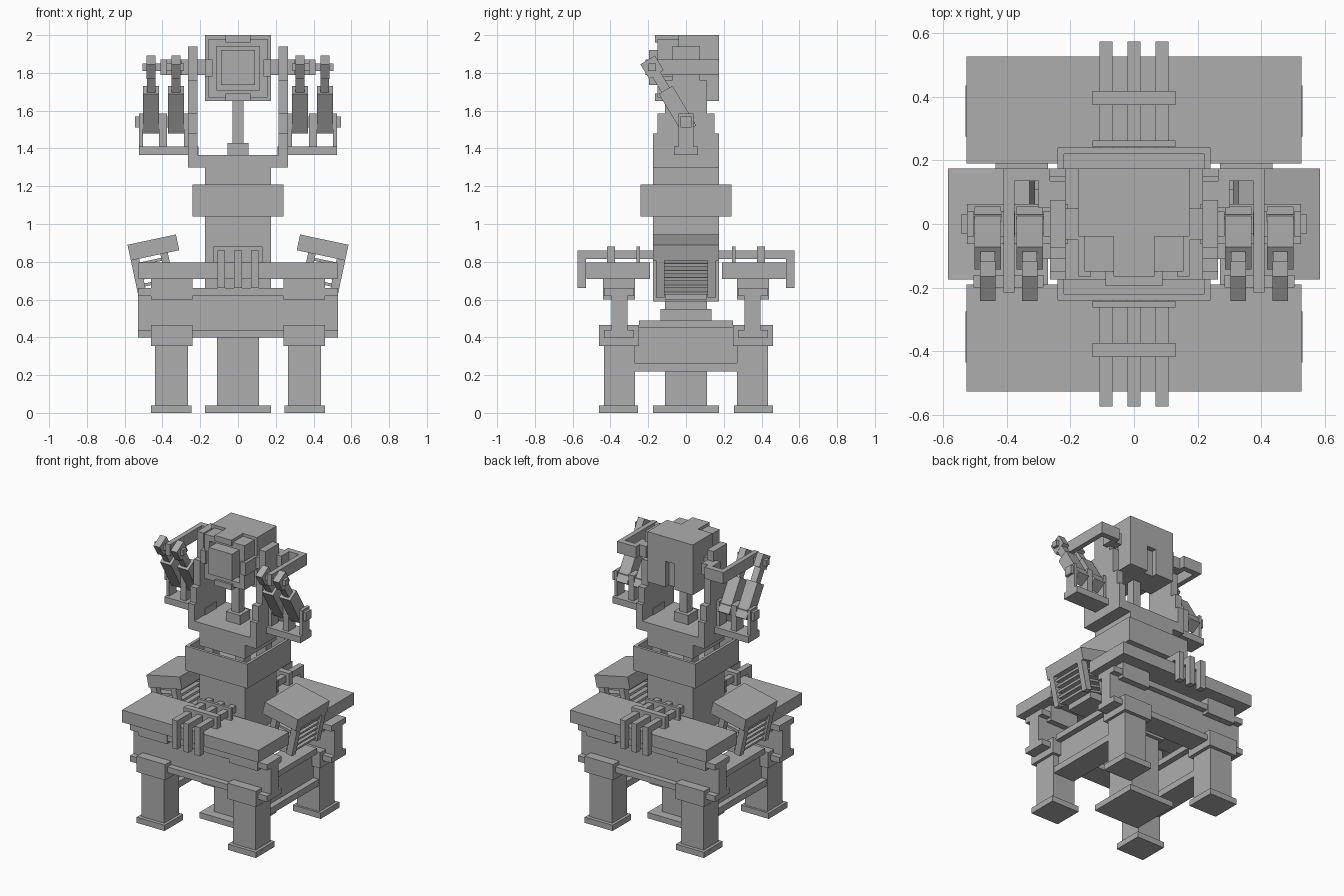
import bpy, math
from mathutils import Matrix, Vector

grey = bpy.data.materials.new("plain grey")
grey.diffuse_color = (0.42, 0.42, 0.42, 1)


def build(name, boxes, frame=None):
    """One mesh from boxes (x0, x1, y0, y1, z0, z1), optionally placed in a frame."""
    verts, faces = [], []
    for x0, x1, y0, y1, z0, z1 in boxes:
        n = len(verts)
        verts += [Vector((x, y, z)) for z in (z0, z1)
                  for x, y in ((x0, y0), (x1, y0), (x1, y1), (x0, y1))]
        quads = [(3, 2, 1, 0), (4, 5, 6, 7)]
        quads += [(i, (i + 1) % 4, (i + 1) % 4 + 4, i + 4) for i in range(4)]
        faces += [[n + i for i in q] for q in quads]
    mesh = bpy.data.meshes.new(name)
    mesh.from_pydata([frame @ v if frame else v for v in verts], [], faces)
    mesh.materials.append(grey)
    ob = bpy.data.objects.new(name, mesh)
    bpy.context.collection.objects.link(ob)
    return ob


def mirror(ob, x=True, y=False):
    mod = ob.modifiers.new("mirror", 'MIRROR')
    mod.use_axis = (x, y, False)
    mod.use_clip = False
    mod.use_mirror_merge = False
    return ob


def sq(r, z0, z1):
    return (-r, r, -r, r, z0, z1)


def ring(r, inner, z0, z1):
    return [(-r, r, -r, -inner, z0, z1), (-r, r, inner, r, z0, z1),
            (-r, -inner, -inner, inner, z0, z1), (inner, r, -inner, inner, z0, z1)]


# corner legs with foot and clamp block
mirror(build("corner_leg", [(.245, .46, .255, .46, 0, .04),
                            (.265, .44, .27, .435, .04, .36),
                            (.24, .46, .25, .46, .355, .465)]), y=True)

# long beams across the front and back
mirror(build("long_beam", [(-.53, .53, .275, .435, .62, .66),
                           (-.53, .53, .31, .395, .44, .62),
                           (-.53, .53, .275, .435, .40, .44)]), x=False, y=True)

# beams joining the front and back legs
mirror(build("side_beam", [(.27, .435, -.27, .27, .22, .265),
                           (.31, .395, -.31, .31, .265, .45),
                           (.27, .435, -.25, .25, .45, .49)]))

# slab mounts and the two table slabs
mirror(build("slab_mount", [(.24, .46, .27, .44, .60, .71)]), y=True)
mirror(build("table_slab", [(-.527, .527, .19, .527, .71, .795)]), x=False, y=True)

# central leg and column
build("centre_leg", [sq(.175, 0, .04), sq(.11, .04, .60), sq(.135, .49, .55)])
build("column", [sq(.175, .59, 1.10)])
build("collar", [sq(.22, 1.04, 1.10)] + ring(.24, .22, 1.04, 1.21))
build("collar_posts", [(x - .035, x + .035, y - .035, y + .035, 1.09, 1.23)
                       for x in (-.12, .12) for y in (-.12, .12)])

# hooked straps over the slab edge and their cross bars
strap = []
for x in (-.088, 0, .088):
    strap += [(x - .02, x + .02, .17, .575, .815, .86),
              (x - .02, x + .02, .53, .575, .66, .815)]
strap += [(-.13, .13, .375, .418, .795, .88), (-.13, .13, .243, .262, .795, .88)]
mirror(build("hook_straps", strap), x=False, y=True)

# tilted vent boxes: local x runs inward, local z runs up the tilt
a = math.radians(12)
tilt = Matrix.Translation((.585, 0, .89)) @ Matrix.Rotation(a, 4, 'Y')
vent = [(-.262, 0, -.175, .175, -.085, 0)]
for s in (-1, 1):
    y0, y1 = sorted((s * .115, s * .158))
    vent += [(-.045, 0, y0, y1, -.285, -.085), (-.20, -.16, y0, y1, -.285, -.085)]
for i in range(5):
    z = -.105 - i * .038
    vent.append((-.20, -.012, -.116, .116, z - .016, z))
mirror(build("vent_box", vent, tilt))
mirror(build("vent_bracket", [(.17, .45, -.11, .11, .60, .65)]))

# yoke carrying the head, with stepped side arms
build("yoke_base", [sq(.175, 1.205, 1.30), (-.265, .265, -.175, .175, 1.30, 1.365)])
mirror(build("yoke_arm", [(.215, .265, -.175, .175, 1.365, 1.48),
                          (.215, .265, -.15, .15, 1.48, 1.585),
                          (.215, .265, -.11, .11, 1.585, 1.76),
                          (.215, .265, -.075, .075, 1.76, 1.94)]))
build("neck_post", [(-.055, .055, -.055, .055, 1.36, 1.43),
                    (-.03, .03, -.03, .03, 1.43, 1.66)])

# head: block with a notch low in the back, framed screen in front
build("head", [(-.175, .175, -.04, .14, 1.65, 2.0),
               (-.175, -.035, .14, .175, 1.65, 2.0),
               (.035, .175, .14, .175, 1.65, 2.0),
               (-.035, .035, .14, .175, 1.83, 2.0)])
build("screen_frame", [(-.155, .155, -.15, -.04, 1.94, 1.98),
                       (-.155, .155, -.15, -.04, 1.67, 1.71),
                       (-.155, -.115, -.15, -.04, 1.71, 1.94),
                       (.115, .155, -.15, -.04, 1.71, 1.94)])
build("screen", [(-.115, .115, -.09, -.04, 1.71, 1.94),
                 (-.09, .09, -.195, -.09, 1.735, 1.92)])
build("frame_tabs", [(-.065, .065, -.165, -.04, 1.96, 2.0),
                     (-.065, .065, -.165, -.04, 1.65, 1.69),
                     (-.175, -.135, -.165, -.04, 1.78, 1.87),
                     (.135, .175, -.165, -.04, 1.78, 1.87)])
mirror(build("head_pivot", [(.17, .22, -.05, .05, 1.79, 1.87)]))

# outrigger arm and its front axle
mirror(build("outrigger", [(.265, .41, .135, .175, 1.79, 1.87),
                           (.215, .30, .05, .135, 1.79, 1.87),
                           (.376, .41, -.215, .14, 1.79, 1.87)]))
mirror(build("piston_axle", [(.285, .505, -.20, -.16, 1.81, 1.85)]))

# lower piston cradle with pin
mirror(build("piston_cradle", [(.21, .525, -.063, .063, 1.365, 1.41),
                               (.265, .285, -.04, .04, 1.41, 1.585),
                               (.375, .418, -.04, .04, 1.41, 1.585),
                               (.503, .525, -.04, .04, 1.41, 1.585),
                               (.26, .545, -.03, .03, 1.51, 1.57)]))

# two slanted pistons on each side
lean = Matrix.Translation((0, -.18, 1.83)) @ Matrix.Rotation(math.radians(31), 4, 'X')
for name, x in (("inner_piston", .328), ("outer_piston", .460)):
    mirror(build(name, [(x - .042, x + .042, -.042, .042, -.385, -.14),
                        (x - .023, x + .023, -.025, .025, -.15, -.03),
                        (x - .024, x + .024, -.045, .045, -.045, .045)], lean))
